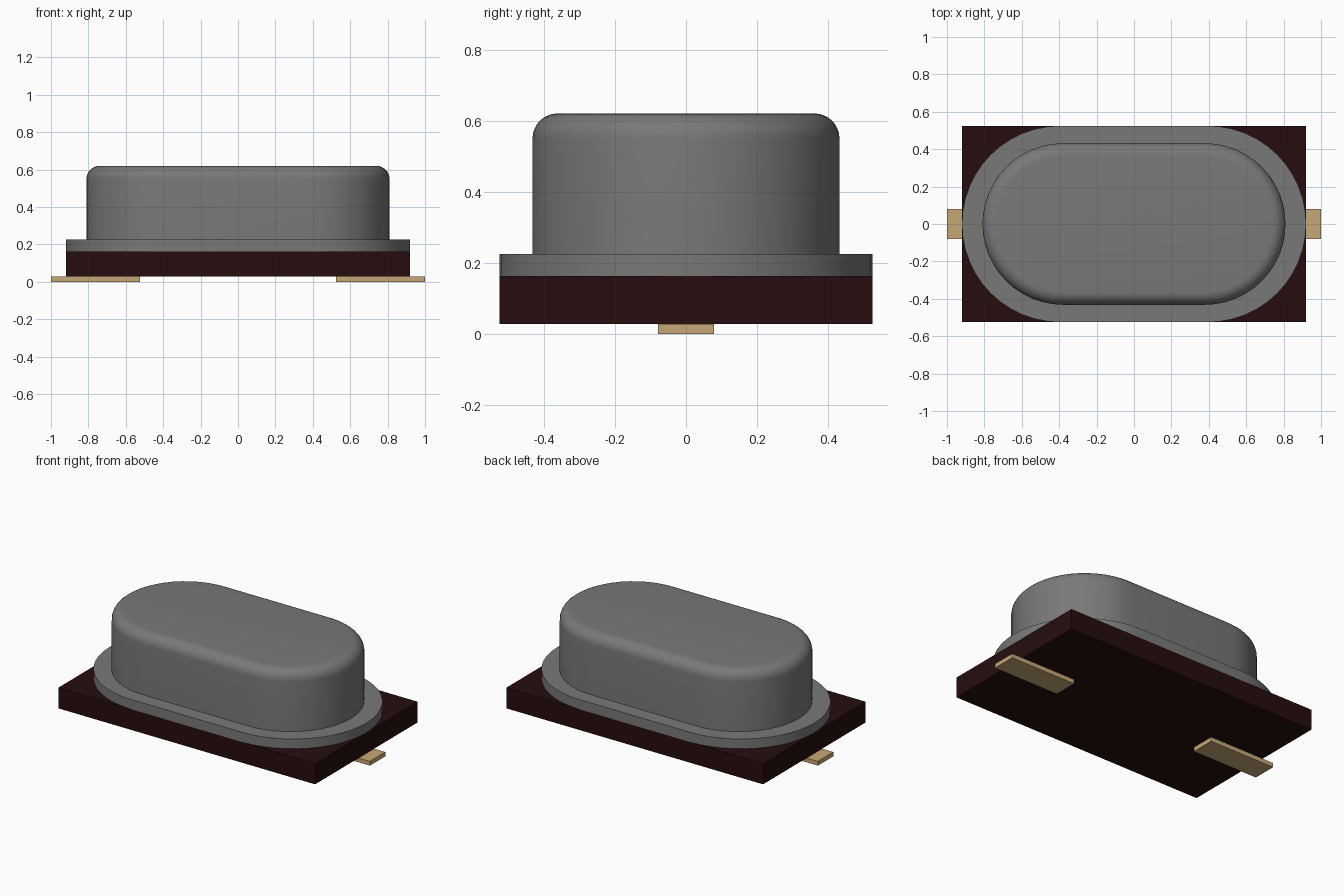
import bpy, bmesh, math

cube = bpy.data.objects.get("Cube")
if cube:
    bpy.data.objects.remove(cube, do_unlink=True)


def material(name, rgb):
    mat = bpy.data.materials.new(name)
    mat.use_nodes = True
    mat.diffuse_color = (*rgb, 1)
    mat.node_tree.nodes["Principled BSDF"].inputs["Base Color"].default_value = (*rgb, 1)
    return mat


metal = material("grey metal", (0.19, 0.19, 0.19))
ceramic = material("dark brown base", (0.019, 0.004, 0.004))
gold = material("tan gold", (0.56, 0.39, 0.18))


def add_object(name, bm, mat):
    bmesh.ops.recalc_face_normals(bm, faces=bm.faces)
    mesh = bpy.data.meshes.new(name)
    bm.to_mesh(mesh)
    bm.free()
    mesh.materials.append(mat)
    obj = bpy.data.objects.new(name, mesh)
    bpy.context.collection.objects.link(obj)
    return obj


def box(name, low, high, mat):
    bm = bmesh.new()
    bmesh.ops.create_cube(bm, size=1)
    for v in bm.verts:
        v.co = [a + (c + 0.5) * (b - a) for a, b, c in zip(low, high, v.co)]
    return add_object(name, bm, mat)


def rounded_loft(name, centre, profile, mat, steps=24):
    """Stack stadium-shaped rings, given as (end radius, height), and cap them."""
    bm = bmesh.new()
    rings = []
    for radius, z in profile:
        ring = []
        for side in (1, -1):
            for i in range(steps + 1):
                a = math.pi * (i / steps - 0.5)
                ring.append(bm.verts.new((side * (centre + radius * math.cos(a)),
                                          side * radius * math.sin(a), z)))
        rings.append(ring)
    for lower, upper in zip(rings, rings[1:]):
        for i in range(len(lower)):
            j = (i + 1) % len(lower)
            bm.faces.new((lower[i], lower[j], upper[j], upper[i]))
    bm.faces.new(rings[0])
    bm.faces.new(rings[-1])
    obj = add_object(name, bm, mat)
    bpy.ops.object.select_all(action='DESELECT')
    obj.select_set(True)
    bpy.context.view_layer.objects.active = obj
    bpy.ops.object.shade_smooth_by_angle(angle=math.radians(30))
    return obj


# Base slab and the flange lying on it
box("base_slab", (-0.92, -0.525, 0.028), (0.92, 0.525, 0.162), ceramic)
rounded_loft("flange", 0.395, [(0.525, 0.162), (0.525, 0.225)], metal)

# Can with a rounded top edge
wall, top, fillet = 0.432, 0.62, 0.07
profile = [(wall, 0.225)]
for k in range(9):
    a = math.pi / 2 * k / 8
    profile.append((wall - fillet * (1 - math.cos(a)), top - fillet * (1 - math.sin(a))))
rounded_loft("metal_can", 0.378, profile, metal)

# Flat leads under both ends
box("left_lead", (0.525, -0.079, 0), (1, 0.079, 0.028), gold)
box("right_lead", (-1, -0.079, 0), (-0.525, 0.079, 0.028), gold)
